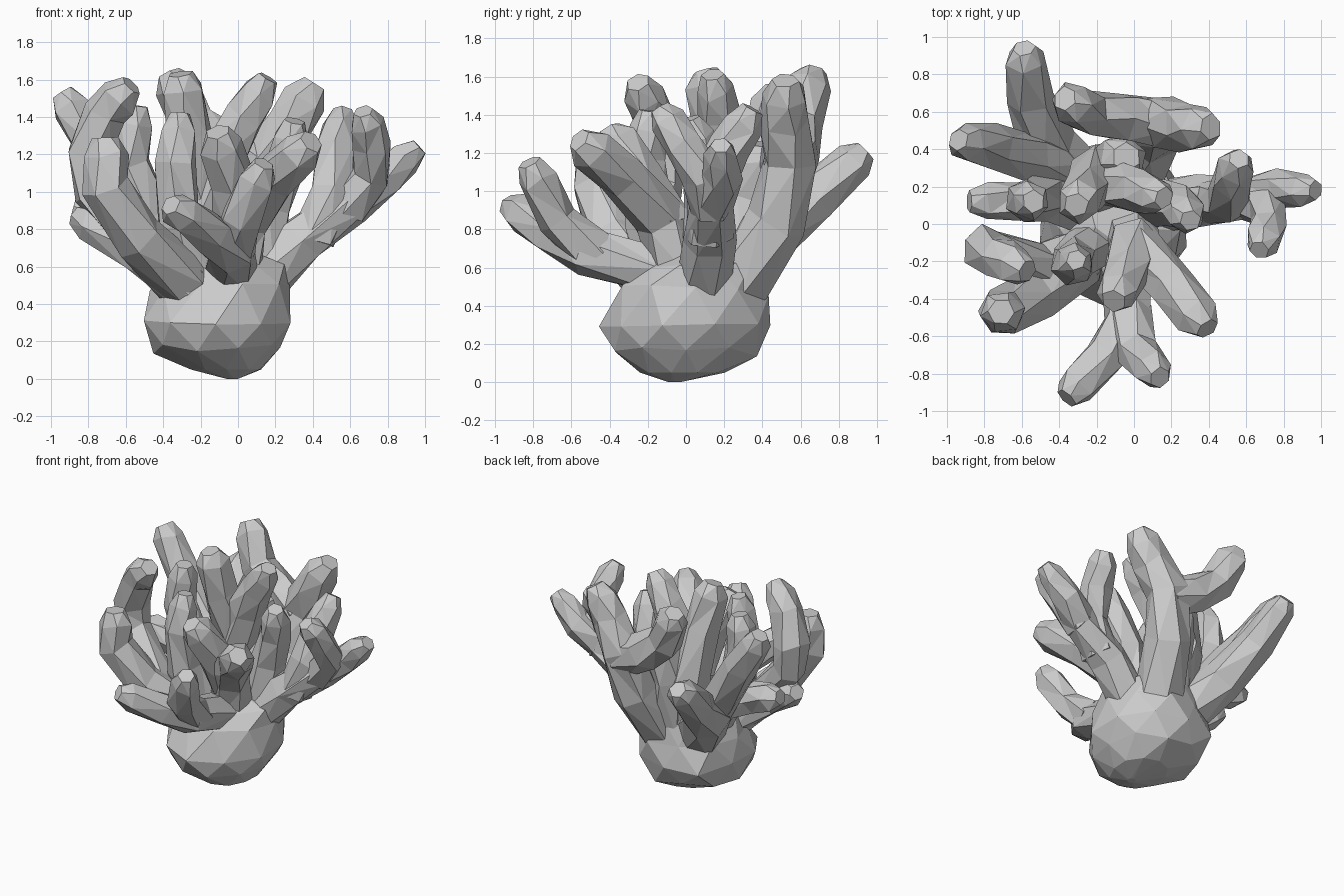
import bpy, bmesh, math, random
from mathutils import Vector

random.seed(4)


def finish(name, bm):
    bmesh.ops.recalc_face_normals(bm, faces=bm.faces)
    me = bpy.data.meshes.new(name)
    bm.to_mesh(me)
    bm.free()
    ob = bpy.data.objects.new(name, me)
    bpy.context.collection.objects.link(ob)


def skin(bm, rings):
    """Bridge equal-sized vertex rings with quads and cap both ends."""
    n = len(rings[0])
    for a, b in zip(rings, rings[1:]):
        for i in range(n):
            j = (i + 1) % n
            bm.faces.new((a[i], a[j], b[j], b[i]))
    bm.faces.new(rings[0][::-1])
    bm.faces.new(rings[-1])
    bmesh.ops.triangulate(bm, faces=[f for f in bm.faces if len(f.verts) == 4])


def branch(name, pts, r0=0.14, r1=0.105, sides=6):
    """Faceted tapering limb through pts, ending in a blunt bevelled tip."""
    p = [Vector(q) for q in pts]
    d = (p[-1] - p[-2]).normalized()
    n = len(p) - 1
    path = [(q, r0 + (r1 - r0) * i / n) for i, q in enumerate(p[:-1])]
    path += [(p[-1] - d * 0.09, r1), (p[-1], r1 * 0.58)]
    bm = bmesh.new()
    rings, u = [], Vector((1, 0.3, 0))
    for i, (c, r) in enumerate(path):
        t = (path[min(i + 1, len(path) - 1)][0] - path[max(i - 1, 0)][0]).normalized()
        u = (u - t * u.dot(t)).normalized()
        v = t.cross(u)
        ring = []
        for k in range(sides):
            a = 2 * math.pi * k / sides + 0.25 * (i % 2)
            q = c + (u * math.cos(a) + v * math.sin(a)) * r * random.uniform(0.93, 1.1)
            ring.append(bm.verts.new(q + t * random.uniform(-0.02, 0.02) * (i < len(path) - 1)))
        rings.append(ring)
    skin(bm, rings)
    finish(name, bm)


# Rounded rock-like foot: (z, radius x, radius y, centre x, centre y)
profile = [(0.0, 0.03, 0.03, -0.03, -0.06), (0.05, 0.19, 0.22, -0.06, -0.01),
           (0.16, 0.34, 0.37, -0.11, 0.0), (0.31, 0.41, 0.44, -0.12, 0.015),
           (0.48, 0.38, 0.38, -0.10, 0.05), (0.62, 0.33, 0.32, -0.08, 0.07),
           (0.69, 0.16, 0.17, -0.08, 0.08)]
bm = bmesh.new()
rings = []
for i, (z, rx, ry, cx, cy) in enumerate(profile):
    ring = []
    for k in range(10):
        a = 2 * math.pi * (k + 0.5 * (i % 2)) / 10
        s = random.uniform(0.95, 1.07)
        dz = random.uniform(-0.03, 0.03) if i > 1 else 0
        ring.append(bm.verts.new((cx + rx * s * math.cos(a), cy + ry * s * math.sin(a), z + dz)))
    rings.append(ring)
skin(bm, rings)
finish("base", bm)

# Front pair, low and forked
branch("front_low_left", [(-0.03, -0.12, 0.58), (-0.03, -0.52, 0.69), (-0.15, -0.70, 0.78), (-0.36, -0.93, 0.93)], 0.14, 0.1)
branch("front_low_right", [(-0.03, -0.48, 0.68), (0.02, -0.68, 0.86), (0.14, -0.82, 1.15)], 0.12, 0.1)

# Front centre fork
branch("front_mid_right", [(-0.02, -0.03, 0.55), (0.02, -0.13, 0.85), (0.2, -0.33, 1.08), (0.39, -0.56, 1.27)], 0.15, 0.115)
branch("front_mid_left", [(0.0, -0.1, 0.8), (-0.03, -0.24, 1.05), (-0.11, -0.41, 1.32)], 0.14, 0.115)
branch("front_upright", [(-0.2, -0.1, 0.5), (-0.32, -0.2, 0.85), (-0.33, -0.22, 1.15), (-0.31, -0.19, 1.42)], 0.14, 0.095)

# Left front cluster
branch("left_front_outer", [(-0.28, -0.17, 0.52), (-0.53, -0.38, 0.76), (-0.7, -0.47, 1.02), (-0.71, -0.47, 1.29)], 0.15, 0.115)
branch("left_front_stub", [(-0.25, -0.15, 0.5), (-0.55, -0.24, 0.7), (-0.87, -0.09, 0.87)], 0.15, 0.1)
branch("left_front_curve", [(-0.48, -0.25, 0.68), (-0.77, -0.14, 1.0), (-0.8, -0.13, 1.2), (-0.72, -0.18, 1.42), (-0.57, -0.25, 1.57)], 0.13, 0.11)

# Left back cluster
branch("left_upright", [(-0.25, 0.1, 0.5), (-0.48, 0.15, 0.85), (-0.58, 0.13, 1.15), (-0.54, 0.12, 1.46)], 0.15, 0.1)
branch("left_short", [(-0.42, 0.15, 0.75), (-0.62, 0.12, 0.85), (-0.88, 0.12, 0.92)], 0.12, 0.1)
branch("left_back_outer", [(-0.32, 0.26, 0.6), (-0.56, 0.35, 0.95), (-0.75, 0.41, 1.23), (-0.94, 0.45, 1.53)], 0.15, 0.105)
branch("back_left", [(-0.25, 0.18, 0.5), (-0.46, 0.4, 0.74), (-0.56, 0.68, 0.97), (-0.59, 0.94, 1.21)], 0.18, 0.105)

# Back trunk with two arms
branch("back_trunk", [(0.0, 0.27, 0.5), (0.09, 0.48, 0.83), (0.16, 0.55, 1.16), (0.27, 0.52, 1.36), (0.41, 0.52, 1.58)], 0.17, 0.12)
branch("back_arm", [(0.15, 0.54, 1.12), (-0.05, 0.57, 1.22), (-0.24, 0.6, 1.36), (-0.37, 0.67, 1.63)], 0.14, 0.115)

# Inner uprights
branch("inner_left", [(-0.15, 0.2, 0.55), (-0.2, 0.27, 0.95), (-0.26, 0.18, 1.3), (-0.31, 0.1, 1.63)], 0.16, 0.115)
branch("inner_right", [(-0.17, 0.25, 0.9), (-0.07, 0.2, 1.22), (0.03, 0.18, 1.4), (0.16, 0.14, 1.61)], 0.14, 0.1)
branch("inner_back", [(-0.05, 0.25, 0.55), (-0.1, 0.33, 0.95), (-0.04, 0.36, 1.25)], 0.16, 0.13)
branch("inner_small", [(0.1, 0.1, 0.5), (0.16, 0.12, 0.9), (0.25, 0.09, 1.15), (0.3, 0.02, 1.38)], 0.13, 0.1)

# Right trunk splitting in three
branch("right_trunk", [(0.1, 0.09, 0.5), (0.34, 0.12, 0.74), (0.62, 0.14, 0.95), (0.78, 0.19, 1.07), (0.97, 0.18, 1.24)], 0.15, 0.09)
branch("right_front", [(0.58, 0.14, 0.9), (0.71, 0.09, 1.08), (0.72, -0.02, 1.25), (0.67, -0.14, 1.43)], 0.12, 0.095)
branch("right_back", [(0.4, 0.12, 0.75), (0.5, 0.13, 1.0), (0.53, 0.23, 1.22), (0.56, 0.35, 1.43)], 0.13, 0.1)
